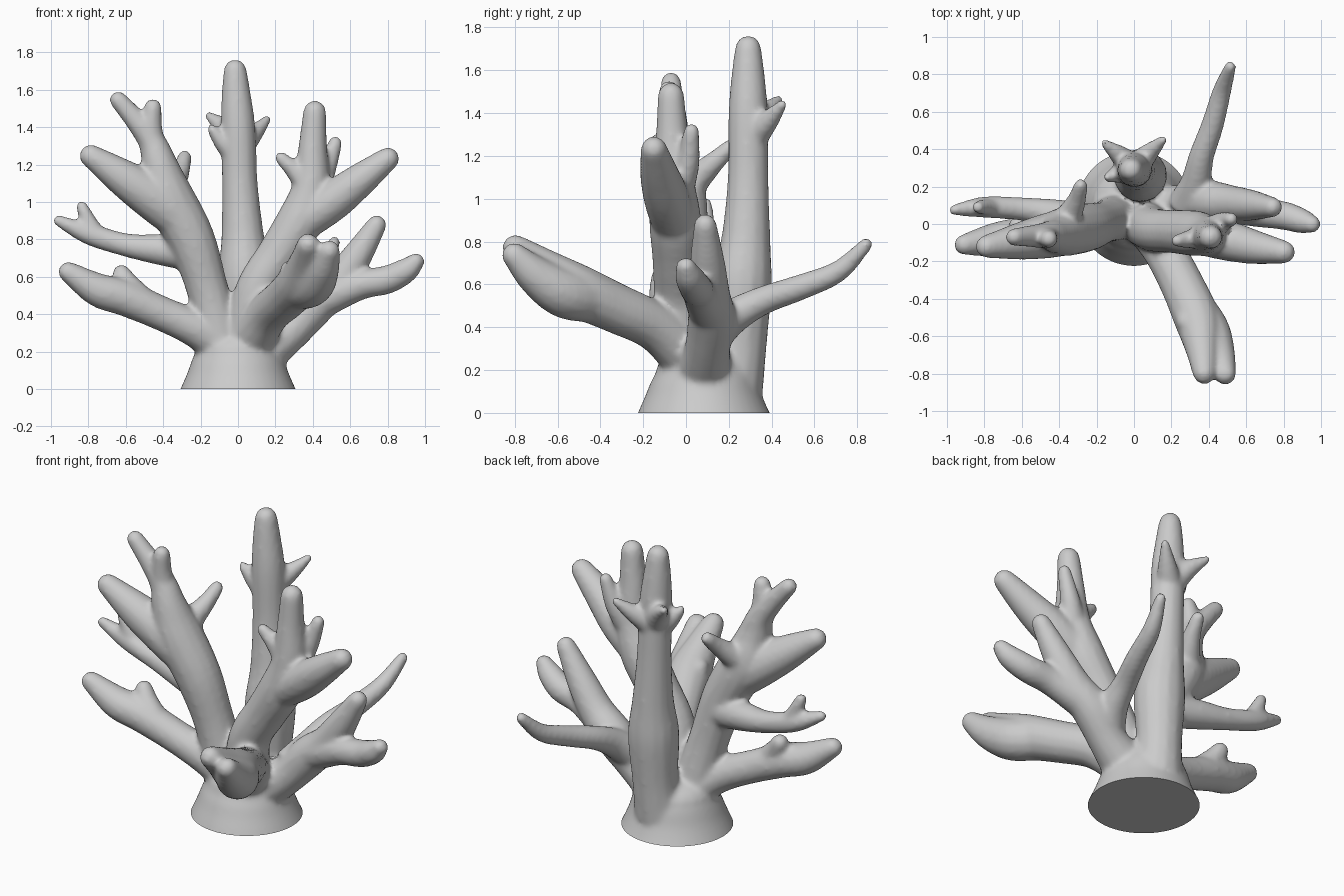
import bpy, bmesh, math
from mathutils import Vector, Matrix

bm = bmesh.new()
SIDES = 14


def spline(pts, steps=5):
    """Catmull-Rom through (x, y, z, radius) points."""
    p = [Vector(q) for q in pts]
    p = [p[0] * 2 - p[1]] + p + [p[-1] * 2 - p[-2]]
    out = []
    for i in range(1, len(p) - 2):
        a, b, c, d = p[i - 1:i + 3]
        for s in range(steps):
            t = s / steps
            out.append(0.5 * (2 * b + (c - a) * t + (2 * a - 5 * b + 4 * c - d) * t * t
                              + (3 * b - a - 3 * c + d) * t ** 3))
    return out + [p[-2]]


def branch(*pts, rounded=True):
    """Closed tapered tube, normally with a rounded tip."""
    rows = [(q.to_3d(), q.w + 0.003) for q in spline(pts)]
    end, r = rows[-1]
    d = (end - rows[-2][0]).normalized()
    for a in (30, 55, 75) if rounded else ():
        t = math.radians(a)
        rows.append((end + d * r * math.sin(t), r * math.cos(t)))
    rings, normal = [], None
    for i, (c, rad) in enumerate(rows):
        tan = (rows[min(i + 1, len(rows) - 1)][0] - rows[max(i - 1, 0)][0]).normalized()
        if normal is None:
            normal = tan.orthogonal()
        normal = (normal - tan * normal.dot(tan)).normalized()
        side = tan.cross(normal)
        rings.append([bm.verts.new(c + rad * (normal * math.cos(k * math.tau / SIDES)
                                              + side * math.sin(k * math.tau / SIDES)))
                      for k in range(SIDES)])
    for lo, hi in zip(rings, rings[1:]):
        for k in range(SIDES):
            j = (k + 1) % SIDES
            bm.faces.new((lo[k], lo[j], hi[j], hi[k]))
    bm.faces.new(rings[0][::-1])
    bm.faces.new(rings[-1])


# flared foot (runs below the ground, trimmed later) and its domed top
SIDES = 40
branch((0, .085, -.08, .34), (0, .085, 0, .305), (0, .087, .08, .27), (0, .09, .15, .245),
       (0, .09, .2, .225), rounded=False)
SIDES = 14
bmesh.ops.create_uvsphere(bm, u_segments=24, v_segments=12, radius=0.23,
                          matrix=Matrix.Translation((0, 0.09, 0.19)) @ Matrix.Diagonal((1, 1, 0.6, 1)))

# tall back column with three twigs
branch((.02, .22, .12, .14), (.03, .25, .32, .125), (.035, .26, .6, .14), (.025, .28, .82, .112),
       (.01, .29, 1.1, .093), (.0, .29, 1.4, .09), (-.01, .29, 1.58, .075), (-.015, .29, 1.7, .06))
branch((0, .3, 1.3, .075), (-.08, .37, 1.4, .05), (-.155, .43, 1.46, .022))
branch((0, .3, 1.28, .075), (.08, .38, 1.36, .05), (.155, .45, 1.44, .022))
branch((0, .29, 1.25, .075), (-.08, .27, 1.32, .05), (-.14, .25, 1.39, .025))

# upper left stem and its forks
branch((-.08, .04, .2, .13), (-.16, .01, .52, .11), (-.25, -.02, .8, .125), (-.37, -.04, 1.03, .13),
       (-.42, -.06, 1.2, .095), (-.46, -.06, 1.32, .072), (-.54, -.065, 1.43, .058), (-.64, -.07, 1.545, .045))
branch((-.33, -.04, .93, .12), (-.45, -.06, 1.02, .12), (-.6, -.09, 1.12, .1), (-.785, -.12, 1.245, .06))
branch((-.43, -.06, 1.22, .06), (-.46, -.07, 1.38, .055), (-.455, -.08, 1.505, .045))
branch((-.37, 0, 1.05, .08), (-.31, .12, 1.16, .05), (-.285, .205, 1.24, .035))

# middle left branch
branch((-.2, 0, .72, .1), (-.42, .05, .745, .08), (-.6, .08, .77, .06), (-.8, .09, .83, .055), (-.96, .075, .9, .028))
branch((-.75, .09, .82, .045), (-.8, .09, .9, .04), (-.835, .09, .975, .03))

# lower left branch
branch((-.08, .05, .24, .13), (-.22, 0, .32, .1), (-.4, -.03, .4, .09), (-.6, -.06, .485, .095),
       (-.75, -.085, .53, .088), (-.905, -.11, .625, .054))
branch((-.53, -.05, .49, .07), (-.59, -.03, .56, .06), (-.622, -.01, .615, .048))

# upper right stem and its forks
branch((.04, .02, .22, .13), (.1, -.03, .52, .115), (.22, -.04, .72, .115), (.33, -.05, .9, .12),
       (.39, -.06, 1.08, .098), (.4, -.065, 1.3, .074), (.41, -.07, 1.48, .06))
branch((.3, -.05, .86, .1), (.5, -.09, 1.0, .105), (.65, -.125, 1.115, .088), (.8, -.15, 1.23, .06))
branch((.38, -.07, 1.08, .07), (.3, -.08, 1.17, .048), (.23, -.09, 1.235, .032))
branch((.4, -.04, 1.03, .075), (.47, .01, 1.17, .052), (.52, .025, 1.315, .035))

# lower right branch, forked
branch((.1, .08, .18, .14), (.27, .1, .3, .105), (.4, .12, .44, .11), (.52, .11, .55, .095),
       (.63, .1, .7, .08), (.74, .09, .875, .052))
branch((.45, .11, .48, .1), (.65, .065, .555, .078), (.8, .045, .585, .074), (.9, .015, .635, .064), (.95, 0, .68, .046))

# thin back branch
branch((.28, .1, .35, .1), (.33, .22, .45, .08), (.36, .36, .525, .065), (.42, .53, .585, .058),
       (.47, .71, .66, .048), (.515, .84, .785, .03))

# front branch, forked, with a small stub
branch((.06, .02, .26, .13), (.16, -.14, .4, .112), (.26, -.33, .49, .115), (.34, -.52, .58, .12),
       (.365, -.68, .69, .085), (.375, -.795, .77, .06))
branch((.3, -.42, .53, .11), (.395, -.57, .56, .115), (.45, -.7, .64, .09), (.487, -.8, .735, .058))
branch((.31, -.4, .54, .075), (.285, -.48, .6, .06), (.275, -.52, .635, .05))

bmesh.ops.recalc_face_normals(bm, faces=bm.faces)
mesh = bpy.data.meshes.new("branching_coral")
bm.to_mesh(mesh)
coral = bpy.data.objects.new("branching_coral", mesh)
bpy.context.collection.objects.link(coral)

# fuse all parts into one softly blended skin
fuse = coral.modifiers.new("fuse", 'REMESH')
fuse.mode = 'VOXEL'
fuse.voxel_size = 0.014
blend = coral.modifiers.new("blend", 'SMOOTH')
blend.factor = 0.5
blend.iterations = 9

# bake the skin and trim the foot flat at the ground
bm.clear()
bm.from_object(coral, bpy.context.evaluated_depsgraph_get())
coral.modifiers.clear()
cut = bmesh.ops.bisect_plane(bm, geom=bm.verts[:] + bm.edges[:] + bm.faces[:], dist=1e-4,
                             plane_co=(0, 0, 0), plane_no=(0, 0, 1), clear_inner=True)
bmesh.ops.contextual_create(bm, geom=[e for e in cut["geom_cut"] if isinstance(e, bmesh.types.BMEdge)])
bmesh.ops.recalc_face_normals(bm, faces=bm.faces)
bm.to_mesh(mesh)
bm.free()
bpy.context.view_layer.objects.active = coral
coral.select_set(True)
bpy.ops.object.shade_smooth_by_angle(angle=math.radians(50))
